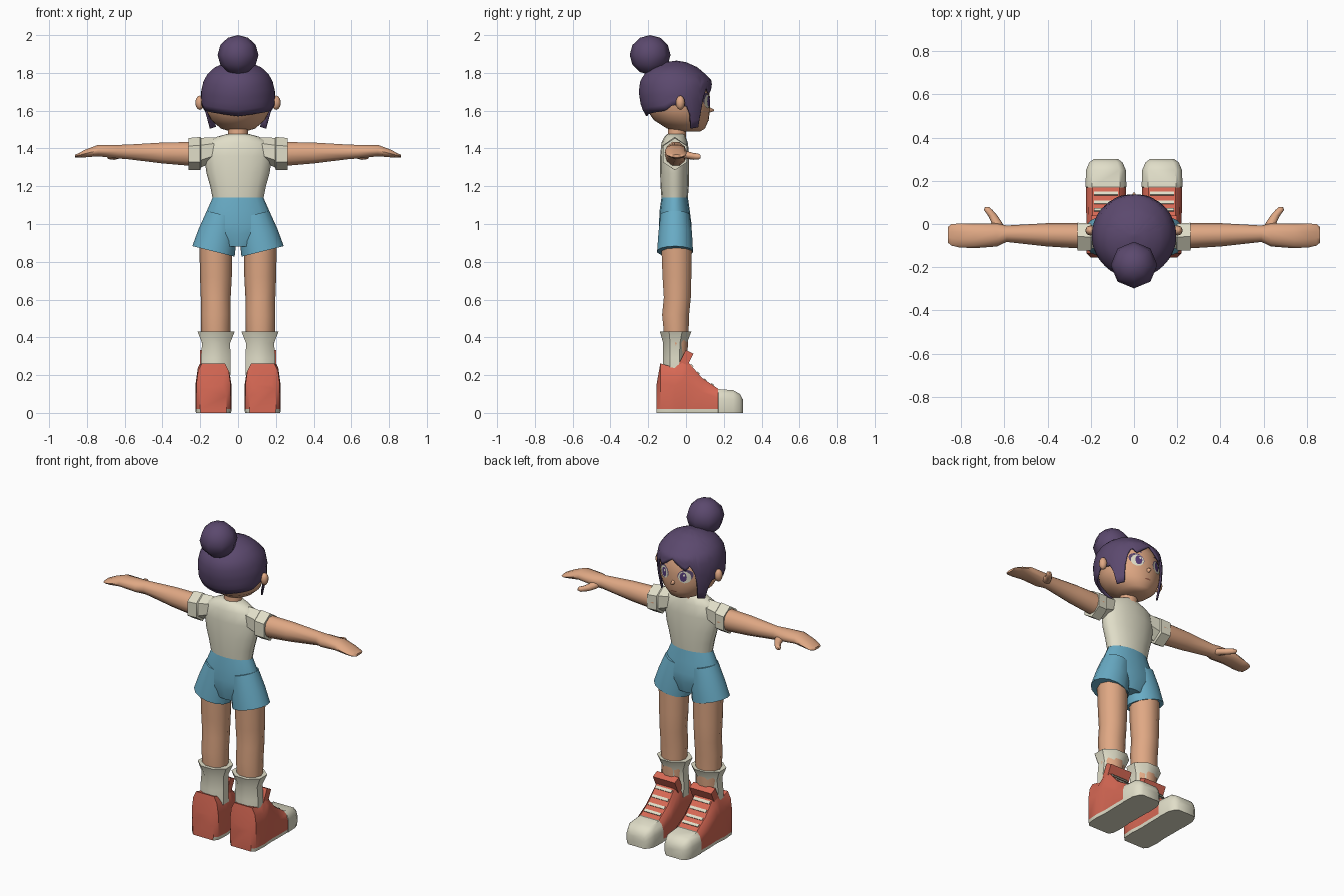
import bpy, bmesh, math
from mathutils import Matrix

if "Cube" in bpy.data.objects:
    bpy.data.objects.remove(bpy.data.objects["Cube"])


def material(name, rgb):
    m = bpy.data.materials.new(name)
    m.diffuse_color = (*rgb, 1)
    m.use_nodes = True
    m.node_tree.nodes["Principled BSDF"].inputs["Base Color"].default_value = m.diffuse_color
    return m


SKIN = material("skin tan", (0.74, 0.39, 0.23))
HAIR = material("hair purple", (0.105, 0.066, 0.155))
CREAM = material("cream", (0.75, 0.73, 0.58))
BLUE = material("shorts blue", (0.14, 0.41, 0.56))
RED = material("shoe red", (0.68, 0.14, 0.09))
IRIS = material("iris violet", (0.09, 0.045, 0.19))
LIP = material("lip brown", (0.36, 0.13, 0.08))


def finish(name, bm, mats, angle=40):
    bmesh.ops.remove_doubles(bm, verts=bm.verts, dist=1e-5)
    bmesh.ops.recalc_face_normals(bm, faces=bm.faces)
    me = bpy.data.meshes.new(name)
    bm.to_mesh(me)
    bm.free()
    ob = bpy.data.objects.new(name, me)
    bpy.context.collection.objects.link(ob)
    for m in mats:
        me.materials.append(m)
    bpy.ops.object.select_all(action='DESELECT')
    ob.select_set(True)
    bpy.context.view_layer.objects.active = ob
    bpy.ops.object.shade_smooth_by_angle(angle=math.radians(angle))
    return ob


def skin_rings(bm, rings, cap=True):
    vs = [[bm.verts.new(p) for p in r] for r in rings]
    n = len(vs[0])
    for a, b in zip(vs, vs[1:]):
        for i in range(n):
            j = (i + 1) % n
            bm.faces.new((a[i], a[j], b[j], b[i]))
    if cap:
        bm.faces.new(vs[0])
        bm.faces.new(vs[-1])


def loft(name, axis, rings, mat, n=12, side=1, tilt=0.0, start=0.0, angle=40):
    """Rings: (position on axis, centre u, centre v, radius u, radius v)."""
    pts = []
    for p, cu, cv, ru, rv in rings:
        ring = []
        for i in range(n):
            a = 2 * math.pi * i / n + start
            u, v = cu + ru * math.cos(a), cv + rv * math.sin(a)
            x, y, z = {'z': (u, v, p + tilt * (u - cu)), 'x': (p, u, v), 'y': (u, p, v)}[axis]
            ring.append((x * side, y, z))
        pts.append(ring)
    bm = bmesh.new()
    skin_rings(bm, pts)
    return finish(name, bm, [mat], angle)


def ellipsoid(name, centre, size, mat, seg=10, rings=6):
    bm = bmesh.new()
    bmesh.ops.create_uvsphere(bm, u_segments=seg, v_segments=rings, radius=1,
                              matrix=Matrix.Translation(centre) @ Matrix.Diagonal((*size, 1)))
    return finish(name, bm, [mat], 60)


def box(name, centre, size, pitch, mat):
    bm = bmesh.new()
    bmesh.ops.create_cube(bm, size=1, matrix=Matrix.Translation(centre)
                          @ Matrix.Rotation(pitch, 4, 'X') @ Matrix.Diagonal((*size, 1)))
    return finish(name, bm, [mat])


def lerp(table, t):
    for a, b in zip(table, table[1:]):
        if t <= b[0]:
            f = max(0, (t - a[0]) / (b[0] - a[0]))
            return [p + (q - p) * f for p, q in zip(a[1:], b[1:])]
    return list(table[-1][1:])


# Head: z, half width, back y, front y
HEAD = [(1.49, .04, -.02, .075), (1.505, .09, -.10, .10), (1.55, .142, -.17, .12),
        (1.60, .168, -.205, .126), (1.66, .176, -.22, .128), (1.72, .172, -.22, .12),
        (1.78, .14, -.19, .09), (1.82, .09, -.13, .03)]
loft("head", 'z', [(z, 0, (b + f) / 2, w, (f - b) / 2) for z, w, b, f in HEAD], SKIN, 32, angle=60)
loft("neck", 'z', [(1.44, 0, -.05, .055, .05), (1.53, 0, -.045, .05, .05)], SKIN, 10)
loft("nose", 'y', [(.11, 0, 1.605, .016, .02), (.147, 0, 1.602, .004, .005)], SKIN, 8, angle=80)

# Hair: shell whose lower edge follows a hairline with fringe and side locks
SHELL = [(1.50, .165, -.20, .115), (1.57, .18, -.21, .128), (1.62, .193, -.238, .134),
         (1.70, .196, -.25, .141), (1.76, .182, -.242, .135), (1.80, .157, -.215, .095),
         (1.83, .122, -.18, .06), (1.857, .06, -.11, .0), (1.865, 0, -.05, -.05)]
HAIRLINE = [(0, 1.75), (25, 1.69), (33, 1.725), (42, 1.66), (48, 1.512), (64, 1.505),
            (70, 1.62), (95, 1.63), (110, 1.60), (180, 1.57)]
rings = []
for k in range(15):
    ring = []
    for i in range(90):
        t = i * 4
        low = lerp(HAIRLINE, min(t, 360 - t))[0]
        z = low + (1.865 - low) * math.sin(k / 14 * math.pi / 2)
        w, b, f = lerp(SHELL, z)
        ring.append((w * math.sin(math.radians(t)),
                     (b + f) / 2 + (f - b) / 2 * math.cos(math.radians(t)), z))
    rings.append(ring)
bm = bmesh.new()
skin_rings(bm, rings, cap=False)
hair = finish("hair", bm, [HAIR], 60)
mod = hair.modifiers.new("thickness", 'SOLIDIFY')
mod.thickness, mod.offset = 0.01, -1
ellipsoid("hair_bun", (0, -.19, 1.895), (.108, .108, .105), HAIR, 8, 6)


# Painted face details: thin patches that follow the face
def patch(name, cx, cz, rx, rz, lift, mat, lean=0.0):
    def on_face(x, z):
        w, b, f = lerp(HEAD, z)
        return (x, (b + f) / 2 + (f - b) / 2 * math.sqrt(1 - (x / w) ** 2) + lift, z)
    bm = bmesh.new()
    mid = bm.verts.new(on_face(cx, cz))
    rim = []
    for i in range(16):
        a = math.tau * i / 16
        dx = rx * math.cos(a)
        rim.append(bm.verts.new(on_face(cx + dx, cz + rz * math.sin(a) + lean * dx)))
    for i in range(16):
        bm.faces.new((mid, rim[i - 1], rim[i]))
    ob = finish(name, bm, [mat])
    if sum(p.normal.y for p in ob.data.polygons) < 0:
        ob.data.flip_normals()


patch("mouth", 0, 1.548, .022, .004, .003, LIP)

# Torso
loft("shirt", 'z', [(1.14, 0, -.06, .135, .07), (1.20, 0, -.06, .147, .075),
                    (1.27, 0, -.06, .167, .077), (1.36, 0, -.06, .18, .077),
                    (1.43, 0, -.06, .17, .07), (1.462, 0, -.058, .11, .056),
                    (1.476, 0, -.053, .06, .048)], CREAM, 16, angle=60)
loft("shorts_hips", 'z', [(.88, 0, -.058, .10, .07), (.95, 0, -.057, .18, .086),
                          (1.0, 0, -.057, .183, .086), (1.07, 0, -.06, .165, .08),
                          (1.14, 0, -.06, .134, .07)], BLUE, 16, angle=60)

for s, tag in ((1, "right"), (-1, "left")):
    # Face side parts
    ellipsoid("ear_" + tag, (s * .202, -.03, 1.642), (.024, .024, .038), SKIN, 8, 6)
    patch("lash_" + tag, s * .072, 1.657, .042, .036, .002, HAIR, s * .15)
    patch("eye_white_" + tag, s * .07, 1.648, .035, .036, .004, CREAM)
    patch("iris_" + tag, s * .065, 1.65, .019, .029, .006, IRIS)
    patch("eye_glint_" + tag, s * .065 - .006, 1.662, .006, .007, .0075, CREAM)
    patch("brow_" + tag, s * .07, 1.712, .03, .005, .003, HAIR, s * .2)

    # Sleeve, arm and hand
    loft("sleeve_" + tag, 'x', [(.10, -.06, 1.40, .05, .06), (.195, -.06, 1.378, .062, .078),
                                (.20, -.06, 1.373, .072, .088), (.262, -.058, 1.37, .074, .085)],
         CREAM, 6, s, start=math.pi / 2)
    loft("arm_" + tag, 'x', [(.22, -.055, 1.37, .06, .068), (.40, -.05, 1.376, .054, .058),
                             (.59, -.045, 1.382, .038, .04), (.635, -.05, 1.383, .054, .038),
                             (.74, -.055, 1.389, .057, .032), (.81, -.053, 1.373, .055, .021),
                             (.845, -.05, 1.363, .05, .012), (.862, -.05, 1.36, .036, .007)],
         SKIN, 10, s, angle=60)
    loft("thumb_" + tag, 'y', [(-.03, .625, 1.375, .035, .024), (.01, .637, 1.364, .024, .02),
                               (.04, .655, 1.358, .022, .018), (.065, .675, 1.357, .02, .016),
                               (.078, .68, 1.357, .01, .008)], SKIN, 8, s, angle=60)

    # Shorts leg, leg and sock
    loft("shorts_leg_" + tag, 'z', [(.855, .13, -.058, .112, .097), (.95, .108, -.057, .10, .091),
                                    (1.05, .085, -.058, .08, .078)], BLUE, 14, s, .25, angle=60)
    loft("leg_" + tag, 'z', [(.30, .118, -.055, .07, .065), (.43, .118, -.052, .077, .069),
                             (.52, .118, -.055, .079, .075), (.61, .118, -.046, .079, .075),
                             (.72, .117, -.048, .084, .08), (.92, .117, -.05, .088, .086)],
         SKIN, 10, s, angle=60)
    loft("sock_" + tag, 'z', [(.20, .118, -.06, .085, .068), (.29, .118, -.06, .085, .066),
                              (.37, .116, -.058, .08, .068), (.43, .116, -.055, .106, .09)],
         CREAM, 8, s, start=math.pi / 8)

    # Shoe: stations along y as (y, height, half width)
    rings = []
    for y, h, w in [(-.156, .15, .07), (-.136, .262, .09), (-.06, .24, .096), (-.02, .28, .092),
                    (.01, .27, .09), (.085, .185, .092), (.17, .128, .092), (.172, .126, .095),
                    (.25, .12, .092), (.285, .10, .077), (.302, .07, .055)]:
        half = [(w * .97, 0), (w, .02), (w, h * .6), (w * .9, h * .85), (w * .68, h)]
        rings.append([(s * (.13 + x), y, z) for x, z in half]
                     + [(s * (.13 - x), y, z) for x, z in reversed(half)])
    bm = bmesh.new()
    skin_rings(bm, rings)
    for f in bm.faces:
        c = f.calc_center_median()
        f.material_index = 1 if c.y > .171 and c.y < .31 or c.z < .015 else 0
    finish("shoe_" + tag, bm, [RED, CREAM])
    box("shoe_tongue_" + tag, (s * .125, 0, .285), (.15, .045, .085), -.45, RED)
    for i, (y, z) in enumerate([(.03, .25), (.065, .21), (.10, .174), (.14, .149)]):
        box(f"lace_{i + 1}_{tag}", (s * .13, y, z), (.11, .017, .009), -.8 if i < 2 else -.6, CREAM)
